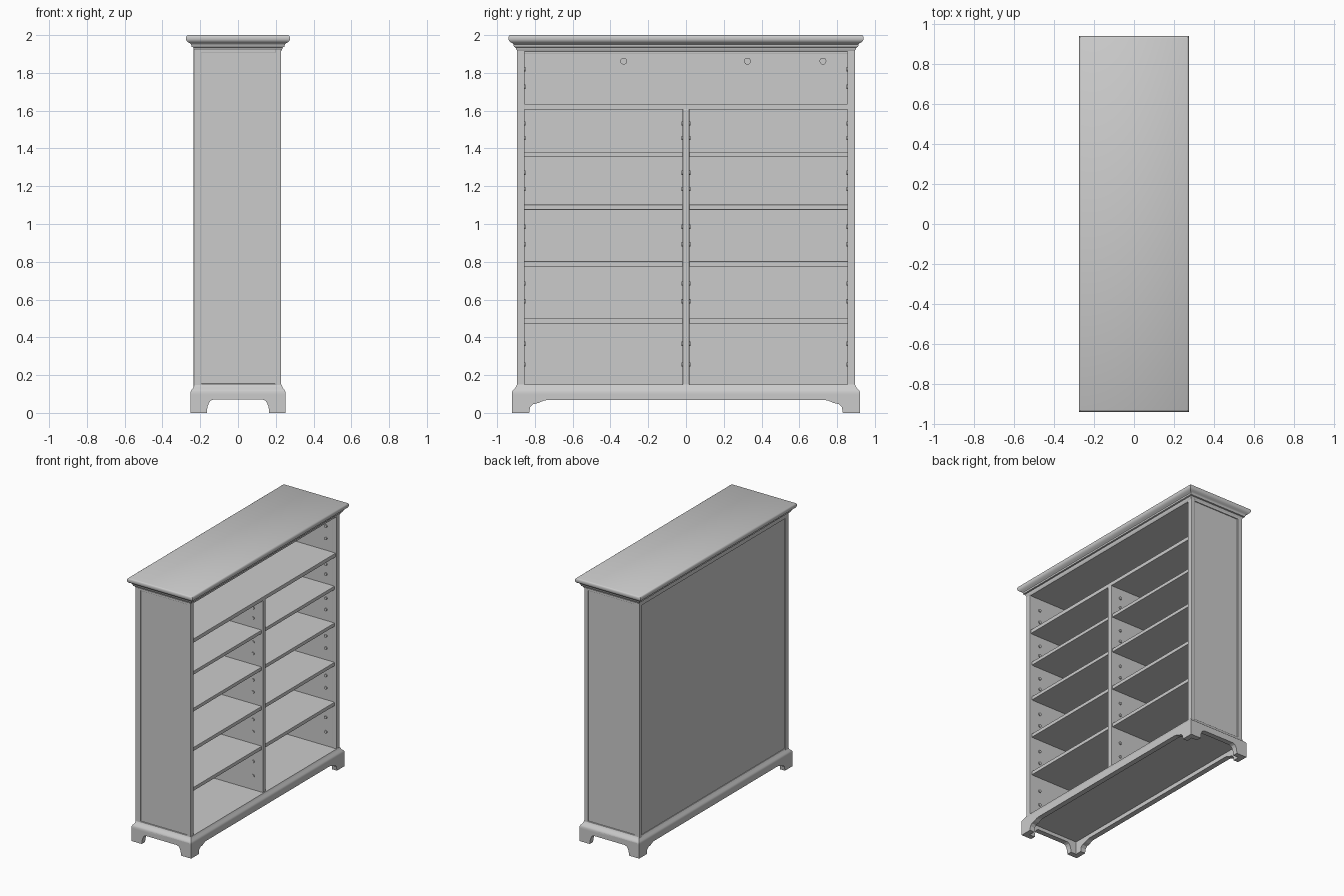
import bpy, bmesh
from math import pi
from mathutils import Matrix

if "Cube" in bpy.data.objects:
    bpy.data.objects.remove(bpy.data.objects["Cube"])


def finish(name, bm, bevel=0.0, smooth=False):
    bmesh.ops.recalc_face_normals(bm, faces=bm.faces)
    me = bpy.data.meshes.new(name)
    bm.to_mesh(me)
    bm.free()
    ob = bpy.data.objects.new(name, me)
    bpy.context.collection.objects.link(ob)
    if bevel:
        m = ob.modifiers.new("soft_edges", 'BEVEL')
        m.width, m.segments = bevel, 2
    if smooth:
        bpy.context.view_layer.objects.active = ob
        ob.select_set(True)
        bpy.ops.object.shade_smooth_by_angle(angle=0.6)
        ob.select_set(False)
    return ob


def box(name, x0, x1, y0, y1, z0, z1, bevel=0.003):
    bm = bmesh.new()
    mat = Matrix.Translation(((x0 + x1) / 2, (y0 + y1) / 2, (z0 + z1) / 2)) @ \
        Matrix.Diagonal((x1 - x0, y1 - y0, z1 - z0, 1))
    bmesh.ops.create_cube(bm, size=1, matrix=mat)
    return finish(name, bm, bevel)


def moulding(name, rings):
    # stacked rectangles (half x, half y, z) joined into a mitred moulding
    bm = bmesh.new()
    loops = [[bm.verts.new((sx * hx, sy * hy, z))
              for sx, sy in ((-1, -1), (1, -1), (1, 1), (-1, 1))] for hx, hy, z in rings]
    for a, b in zip(loops, loops[1:]):
        for i in range(4):
            j = (i + 1) % 4
            bm.faces.new((a[i], a[j], b[j], b[i]))
    bm.faces.new(loops[0])
    bm.faces.new(loops[-1])
    return finish(name, bm, smooth=True)


def skirt(name, half, cut, along_y, pos, thick, top=0.112):
    # board with a shaped cut-out between two feet
    pts = [(-half, top), (-half, 0)] + [(-a, z) for a, z in cut]
    pts += [(a, z) for a, z in reversed(cut)] + [(half, 0), (half, top)]
    bm = bmesh.new()
    verts = [bm.verts.new((pos, a, z) if along_y else (a, pos, z)) for a, z in pts]
    face = bm.faces.new(verts)
    ext = bmesh.ops.extrude_face_region(bm, geom=[face])
    move = (thick, 0, 0) if along_y else (0, thick, 0)
    bmesh.ops.translate(bm, vec=move,
                        verts=[v for v in ext["geom"] if isinstance(v, bmesh.types.BMVert)])
    return finish(name, bm)


def button(bm, loc, radius, depth, axis):
    rot = Matrix.Rotation(pi / 2, 4, axis)
    bmesh.ops.create_cone(bm, cap_ends=True, segments=16, radius1=radius, radius2=radius,
                          depth=depth, matrix=Matrix.Translation(loc) @ rot)


BACK, FRONT = -0.235, 0.228

# Crown with overhanging rounded top
moulding("crown", [(0.225, 0.885, 1.91), (0.234, 0.899, 1.925), (0.236, 0.902, 1.935),
                   (0.246, 0.911, 1.938), (0.248, 0.913, 1.95), (0.255, 0.919, 1.957),
                   (0.266, 0.93, 1.963), (0.272, 0.937, 1.97), (0.275, 0.94, 1.978),
                   (0.275, 0.94, 1.989), (0.272, 0.937, 1.996), (0.266, 0.931, 2.0)])

# Stepped base moulding, which also forms the cabinet floor
moulding("base_moulding", [(0.251, 0.92, 0.098), (0.251, 0.92, 0.112), (0.246, 0.915, 0.122),
                           (0.238, 0.903, 0.132), (0.23, 0.895, 0.15)])

# Skirt boards with bracket feet
T = 0.04
long_cut = [(0.83, 0), (0.825, 0.03), (0.81, 0.046), (0.78, 0.053), (0.755, 0.064), (0.74, 0.067)]
short_cut = [(0.165, 0), (0.162, 0.03), (0.155, 0.05), (0.146, 0.064), (0.13, 0.071)]
skirt("front_skirt", 0.92, long_cut, True, 0.251, -T)
skirt("back_skirt", 0.92, long_cut, True, -0.251, T)
for s, side in ((-1, "left"), (1, "right")):
    skirt(side + "_skirt", 0.251 - T, short_cut, False, s * 0.92, -s * T)

# Framed side walls
for s, side in ((-1, "left"), (1, "right")):
    def wall(name, x0, x1, ya, yb, z0, z1):
        box(side + name, x0, x1, *sorted((s * ya, s * yb)), z0, z1)
    wall("_side_panel", BACK + 0.01, FRONT - 0.01, 0.857, 0.889, 0.13, 1.92)
    wall("_back_stile", BACK, -0.193, 0.86, 0.896, 0.13, 1.93)
    wall("_front_stile", 0.196, FRONT, 0.855, 0.896, 0.13, 1.93)
    wall("_top_rail", -0.2, 0.2, 0.87, 0.896, 1.908, 1.93)
    wall("_bottom_rail", -0.2, 0.2, 0.87, 0.896, 0.13, 0.155)

# Back panel, slightly recessed between the stiles
box("back_panel", -0.225, -0.205, -0.87, 0.87, 0.13, 1.92, 0)
box("back_top_rail", BACK, -0.2, -0.87, 0.87, 1.9, 1.93)

# Full-width upper shelf, centre divider and the short shelves
box("upper_shelf", -0.21, 0.222, -0.86, 0.86, 1.606, 1.636)
box("divider", -0.21, 0.222, -0.018, 0.018, 0.14, 1.61)
levels = [(0.472, 0.5), (0.775, 0.803), (1.075, 1.102), (1.355, 1.382)]
for i, (z0, z1) in enumerate(levels):
    box(f"left_shelf_{i + 1}", -0.21, 0.212, -0.86, -0.01, z0, z1)
    box(f"right_shelf_{i + 1}", -0.21, 0.212, 0.01, 0.86, z0, z1)

# Shelf pegs on the inner walls and divider
pegs = bmesh.new()
floors = [0.15] + [b for _, b in levels] + [1.636]
ceilings = [a for a, _ in levels] + [1.606, 1.91]
for f, c in zip(floors, ceilings):
    for t in (0.33, 0.67):
        z = f + (c - f) * t
        for x in (-0.13, 0.14):
            for y in (-0.857, 0.857) + ((0,) if c < 1.9 else ()):
                button(pegs, (x, y, z), 0.011, 0.016 if y else 0.05, 'X')
finish("shelf_pegs", pegs, smooth=True)

# Round buttons high on the back panel
buttons = bmesh.new()
for y in (-0.33, 0.325, 0.725):
    button(buttons, (-0.204, y, 1.862), 0.018, 0.02, 'Y')
finish("back_buttons", buttons, smooth=True)
